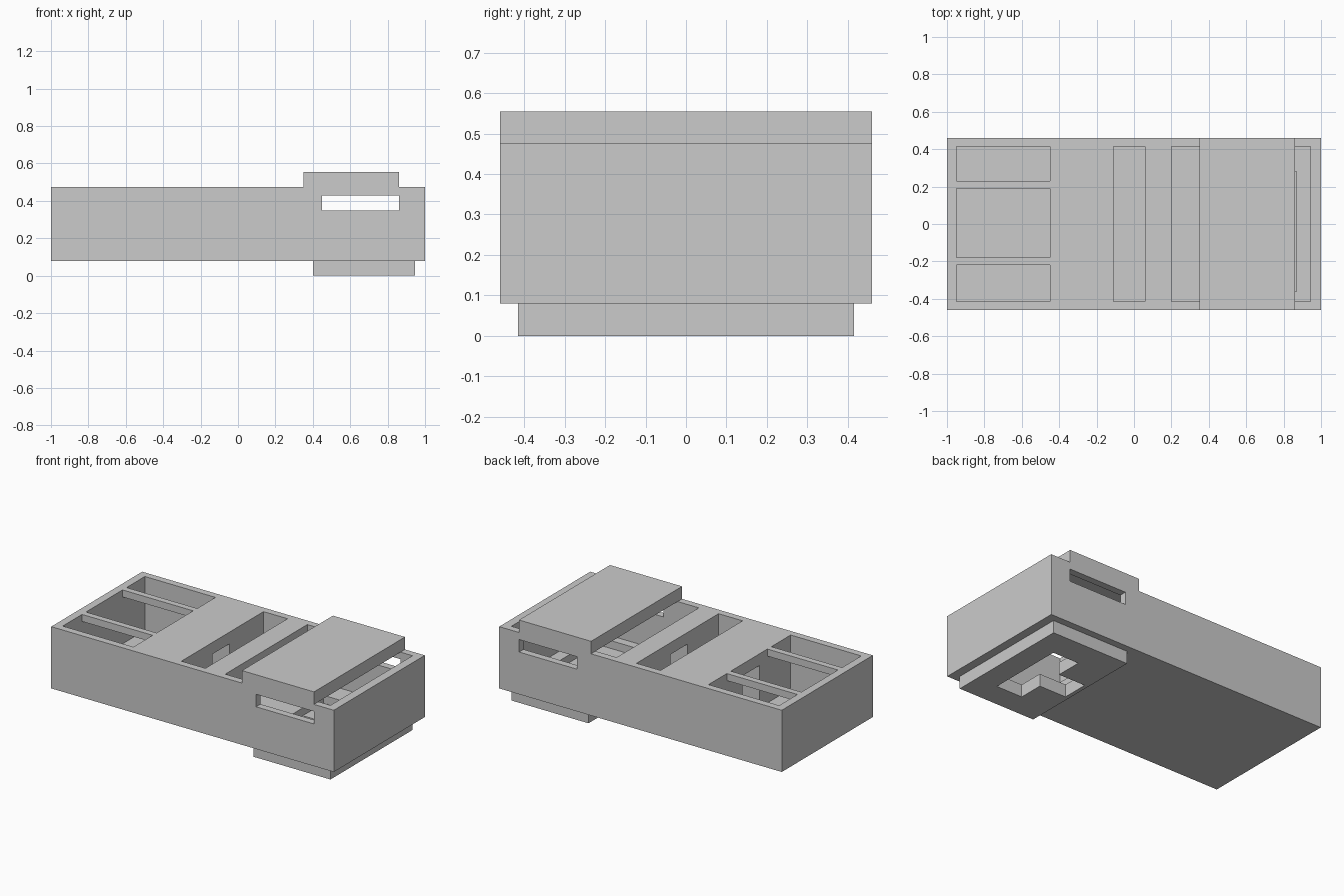
import bpy

if "Cube" in bpy.data.objects:
    bpy.data.objects.remove(bpy.data.objects["Cube"])


def box(name, x0, x1, y0, y1, z0, z1):
    bpy.ops.mesh.primitive_cube_add(size=1)
    ob = bpy.context.object
    ob.name = name
    for v in ob.data.vertices:
        v.co = (x1 if v.co.x > 0 else x0,
                y1 if v.co.y > 0 else y0,
                z1 if v.co.z > 0 else z0)
    return ob


def cut(target, *dims):
    cutter = box("cutter", *dims)
    cutter.hide_render = True
    mod = target.modifiers.new("cut", 'BOOLEAN')
    mod.operation = 'DIFFERENCE'
    mod.solver = 'EXACT'
    mod.object = cutter
    bpy.context.view_layer.objects.active = target
    bpy.ops.object.modifier_apply(modifier=mod.name)
    bpy.data.objects.remove(cutter, do_unlink=True)


FLOOR, UNDER, TOP = 0.13, 0.43, 0.475
W = 0.46    # outer half width
I = 0.415   # inner half width

# Main housing with its three bays
housing = box("housing", -1, 1, -W, W, 0.08, TOP)
cut(housing, -0.95, -0.45, -I, I, FLOOR, UNDER)
cut(housing, -0.11, 0.06, -I, I, FLOOR, 0.6)
cut(housing, 0.2, 0.945, -I, I, FLOOR, 0.6)

# Three openings above the left bay, separated by thin bars
for y0, y1 in ((-I, -0.22), (-0.18, 0.19), (0.23, I)):
    cut(housing, -0.95, -0.45, y0, y1, 0.4, 0.6)

# Passages joining the bays
for x0, x1 in ((-0.5, -0.08), (0.03, 0.25)):
    cut(housing, x0, x1, -0.1, 0.07, FLOOR, 0.4)

# Side windows and the floor recess in the right bay
cut(housing, 0.45, 0.86, -0.6, 0.6, 0.35, 0.43)
cut(housing, 0.41, 0.87, -0.36, 0.28, 0.04, 0.2)

# Raised cover across the right bay
box("raised_cover", 0.35, 0.86, -W, W, TOP, 0.555)

# Base plate with T-shaped opening
base = box("base_plate", 0.4, 0.945, -I, I, 0, 0.08)
cut(base, 0.615, 0.8, -0.26, 0.24, -0.1, 0.2)
cut(base, 0.425, 0.7, -0.1, 0.07, -0.1, 0.2)
